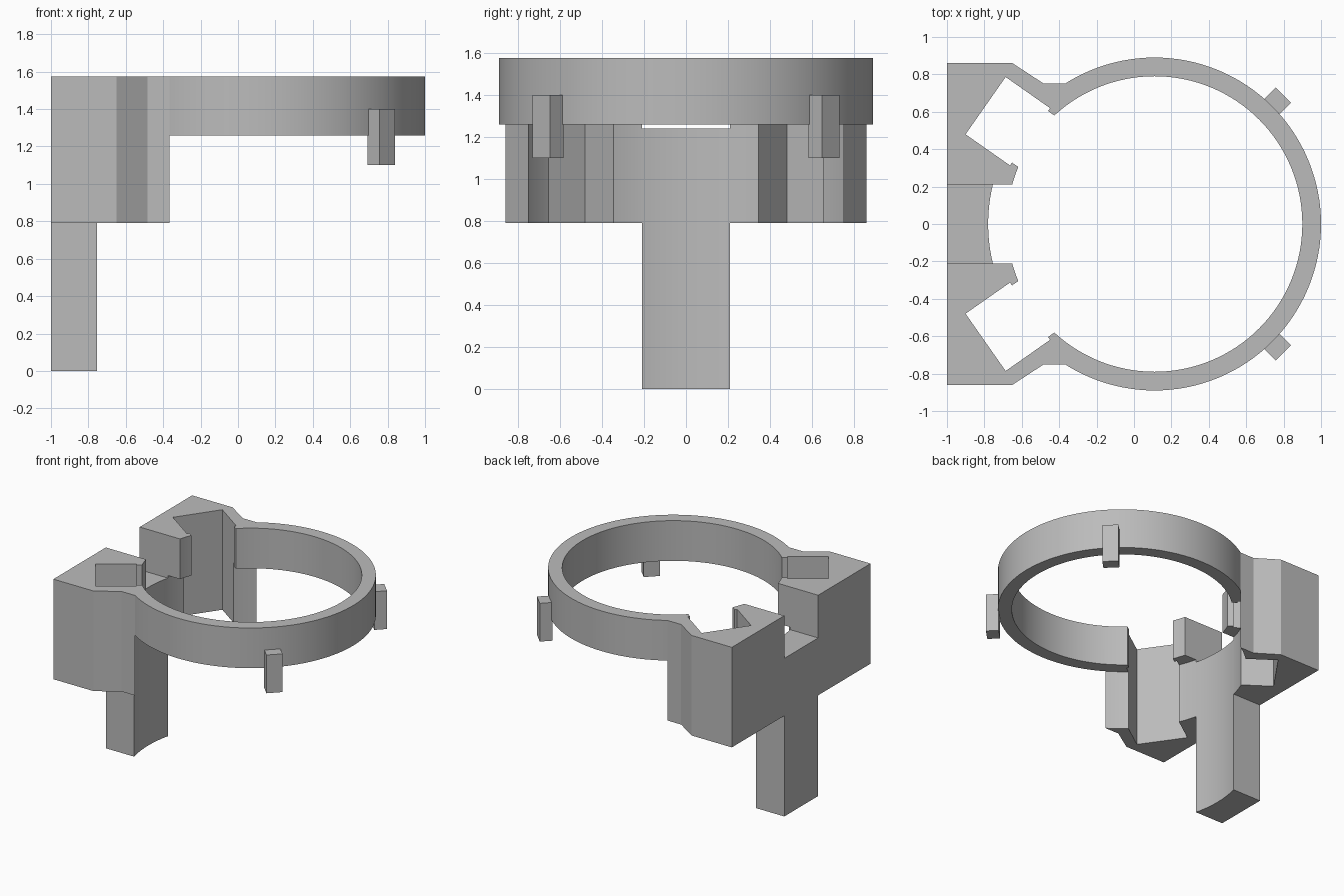
import bpy
import bmesh
from math import radians, cos, sin
from mathutils import Matrix

cube = bpy.data.objects.get("Cube")
if cube:
    bpy.data.objects.remove(cube)

CX, R_OUT, R_IN = 0.11, 0.89, 0.79       # ring centre and radii
TOP, RING_Z, BLOCK_Z, NOTCH_Z = 1.575, 1.26, 0.79, 1.24

grey = bpy.data.materials.new("plain grey")
grey.use_nodes = True
colour = (0.5, 0.5, 0.5, 1)
grey.diffuse_color = colour
grey.node_tree.nodes["Principled BSDF"].inputs["Base Color"].default_value = colour


def prism(name, outline, z0, z1):
    """Extrude a flat outline from z0 up to z1."""
    bm = bmesh.new()
    face = bm.faces.new([bm.verts.new((x, y, z0)) for x, y in outline])
    top = bmesh.ops.extrude_face_region(bm, geom=[face])["geom"]
    bmesh.ops.translate(bm, vec=(0, 0, z1 - z0),
                        verts=[v for v in top if isinstance(v, bmesh.types.BMVert)])
    bmesh.ops.recalc_face_normals(bm, faces=bm.faces)
    mesh = bpy.data.meshes.new(name)
    bm.to_mesh(mesh)
    bm.free()
    mesh.materials.append(grey)
    obj = bpy.data.objects.new(name, mesh)
    bpy.context.collection.objects.link(obj)
    return obj


def box(name, x0, x1, half, z0, z1):
    return prism(name, [(x0, -half), (x1, -half), (x1, half), (x0, half)], z0, z1)


def radial_box(name, angle, r0, r1, half, z0, z1):
    """Box pointing outward from the ring centre."""
    obj = box(name, r0, r1, half, z0, z1)
    obj.data.transform(Matrix.Translation((CX, 0, 0)) @ Matrix.Rotation(radians(angle), 4, "Z"))
    return obj


def cylinder(name, r, z0, z1, n=128):
    steps = [radians(360 * i / n) for i in range(n)]
    return prism(name, [(CX + r * cos(a), r * sin(a)) for a in steps], z0, z1)


def combine(target, tool, operation):
    mod = target.modifiers.new("bool", "BOOLEAN")
    mod.solver = "EXACT"
    mod.operation = operation
    mod.object = tool
    bpy.context.view_layer.objects.active = target
    bpy.ops.object.modifier_apply(modifier=mod.name)
    bpy.data.objects.remove(tool)


# Rear block with tapered shoulders
half = [(-1, 0.86), (-0.65, 0.86), (-0.485, 0.752), (-0.3, 0.752)]
body = prism("ring_bracket", half + [(x, -y) for x, y in reversed(half)], BLOCK_Z, TOP)

# Support post and ring blank
combine(body, box("post", -1, -0.6, 0.21, 0, 1), "UNION")
combine(body, cylinder("ring", R_OUT, RING_Z, TOP), "UNION")

# Bore: wide below the ring, narrower through it
combine(body, cylinder("lower_bore", R_OUT, -0.2, RING_Z), "DIFFERENCE")
combine(body, cylinder("ring_bore", R_IN, 1, 2), "DIFFERENCE")

# Two angled pockets, each with a narrower mouth
for angle in (145, -145):
    combine(body, radial_box("pocket", angle, 0.813, 1.103, 0.187, 0.5, 2), "DIFFERENCE")
    combine(body, radial_box("mouth", angle, 0.6, 0.9, 0.168, 0.5, 2), "DIFFERENCE")

# Centre notch
combine(body, box("notch", -1.2, -0.5, 0.21, NOTCH_Z, 2), "DIFFERENCE")

# Small pegs on the outside of the ring
pegs = [radial_box(side + "_peg", angle, 0.882, 0.974, 0.058, 1.1, 1.4)
        for side, angle in (("left", -45), ("right", 45))]

bpy.ops.object.select_all(action="DESELECT")
body.select_set(True)
bpy.context.view_layer.objects.active = body
bpy.ops.object.shade_smooth_by_angle(angle=radians(20))
